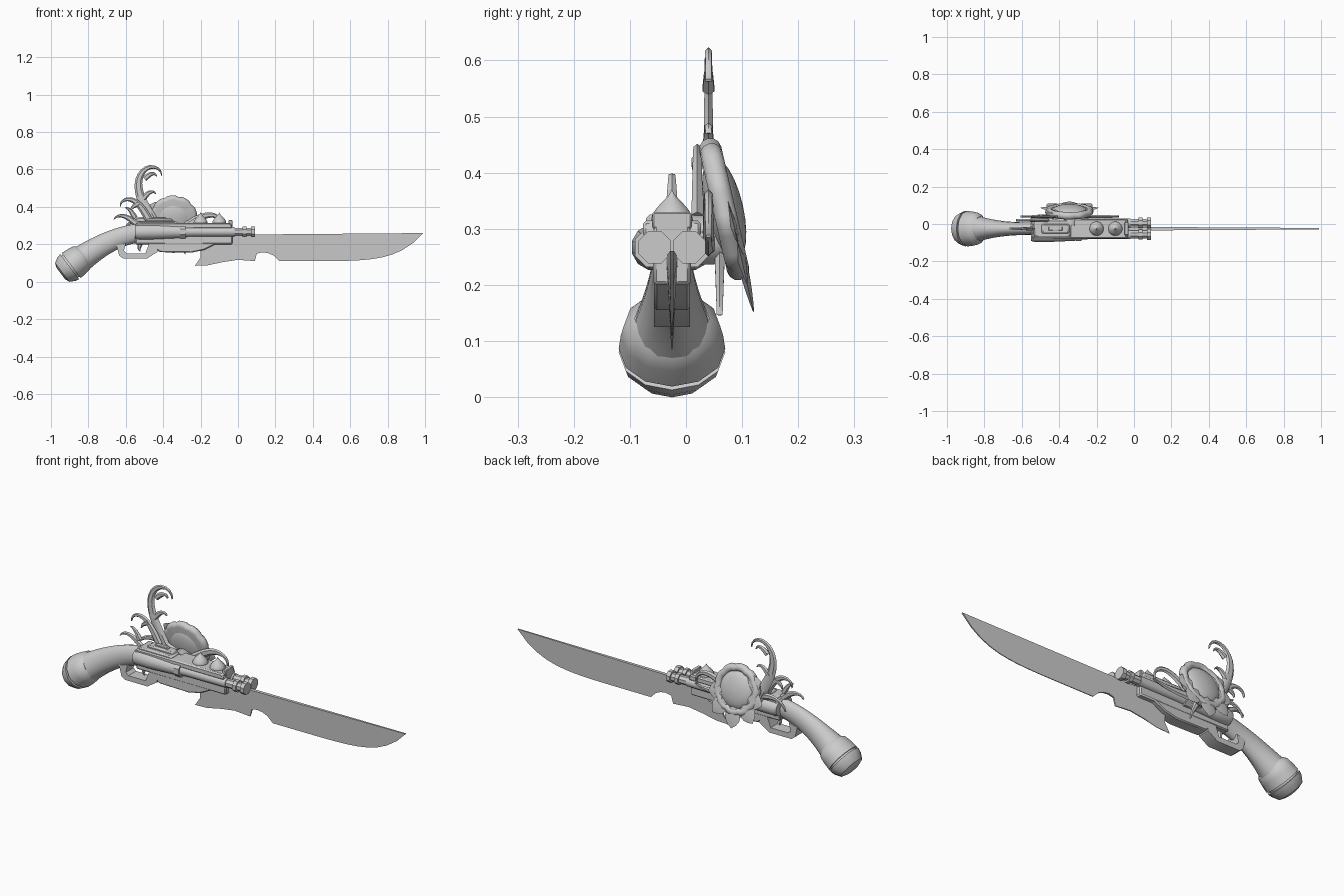
import bpy, bmesh, math
from mathutils import Vector

cube = bpy.data.objects.get("Cube")
if cube:
    bpy.data.objects.remove(cube)

SHADE = (.6, .6, .6, 1)
grey = bpy.data.materials.new("plain_grey")
grey.use_nodes = True
grey.diffuse_color = SHADE
grey.node_tree.nodes["Principled BSDF"].inputs["Base Color"].default_value = SHADE

MIDDLE = -.025   # centre plane of the weapon
BEHIND = .04     # plane of the leaf ornament
parts = []


def skin(name, rings):
    """Join rings of points into a capped tube."""
    bm = bmesh.new()
    loops = [[bm.verts.new(point) for point in ring] for ring in rings]
    for near, far in zip(loops, loops[1:]):
        for i in range(len(near)):
            bm.faces.new((near[i - 1], near[i], far[i], far[i - 1]))
    bm.faces.new(loops[0])
    bm.faces.new(loops[-1])
    bmesh.ops.recalc_face_normals(bm, faces=bm.faces)
    mesh = bpy.data.meshes.new(name)
    bm.to_mesh(mesh)
    bm.free()
    mesh.materials.append(grey)
    obj = bpy.data.objects.new(name, mesh)
    bpy.context.collection.objects.link(obj)
    parts.append(obj)
    return obj


def plate(name, outline, thickness, bevel=0):
    """Extrude an x-z outline to both sides; thickness is a function of x and z."""
    obj = skin(name, [[(x, MIDDLE + side * thickness(x, z), z) for x, z in outline] for side in (-1, 1)])
    if bevel:
        modifier = obj.modifiers.new("bevel", "BEVEL")
        modifier.width, modifier.segments = bevel, 1
    return obj


def block(name, left, right, bottom, top, half, slope=0, bevel=.006):
    """Box on the centre plane whose top corners can lean inward."""
    outline = [(left, bottom), (right, bottom), (right - slope, top), (left + slope, top)]
    return plate(name, outline, lambda x, z: half, bevel)


def lathe(name, axis, origin, profile, sides, scallop=0):
    """Spin (radius, distance) pairs around the x, y or z axis."""
    rings = []
    for radius, d in profile:
        ring = []
        for i in range(sides):
            angle = math.tau * (i + .5) / sides
            r = max(radius, .0002) * (1 - scallop * (i % 4 == 0))
            u, v = r * math.cos(angle), r * math.sin(angle)
            point = {"x": (d, u, v), "y": (u, d, v), "z": (u, v, d)}[axis]
            ring.append(Vector(origin) + Vector(point))
        rings.append(ring)
    return skin(name, rings)


def sweep(name, stations, sides, y=MIDDLE):
    """Sweep an ellipse along (x, z, half height, half width) stations."""
    rings = []
    for i, (x, z, height, width) in enumerate(stations):
        before, after = stations[max(i - 1, 0)], stations[min(i + 1, len(stations) - 1)]
        normal = Vector((before[1] - after[1], 0, after[0] - before[0])).normalized()
        ring = []
        for k in range(sides):
            angle = math.tau * k / sides
            ring.append(Vector((x, y + width * math.sin(angle), z)) + normal * height * math.cos(angle))
        rings.append(ring)
    return skin(name, rings)


def scroll(name, start, heading, turn, length, y=BEHIND, steps=20):
    """Leaf that leaves start at a heading, tapers, and curls ever tighter."""
    x, z = start
    stations = []
    for i in range(steps + 1):
        t = i / steps
        width = (.01 + length * .035) * (1 - t * t) + .002
        stations.append((x, z, width, .012 - t * .006))
        angle = math.radians(heading + turn * t ** 3)
        x += math.cos(angle) * length / steps
        z += math.sin(angle) * length / steps
    sweep(name, stations, 6, y)


def fractions(count, first=0, last=1):
    return [first + (last - first) * i / count for i in range(count + 1)]


# Blade: straight back, curved belly, notch near the barrels, wedge section
belly = [(.99 - .77 * t, .11 + .15 * (1 - t) ** 6) for t in fractions(14)]
notch = [(.19, .14), (.16, .153), (.13, .157), (.1, .15), (.09, .11)]
heel = [(0, .117), (-.08, .105), (-.16, .088), (-.23, .085), (-.2, .13), (-.2, .25)]
plate("blade", belly + notch + heel, lambda x, z: .001 + max(0, z - .085) * .06 * (1 - .75 * max(x, 0)))

# Curved grip
sweep("grip", [(-.5 - .35 * t, .262 - .15 * t ** 1.8, .05 + .022 * t * t, .033 + .042 * t ** 3)
               for t in fractions(12)], 16)


def butt_piece(name, sections):
    """Stack of ovals, as (distance, scale), along the slanted end of the grip."""
    sweep(name, [(-.82 - .8 * d, .14 - .6 * d, .084 * s, .095 * s) for d, s in sections], 12)


butt_piece("butt_collar", [(0, .7), (.02, .9), (.05, .96), (.09, 1)])
butt_piece("butt_groove", [(.08, .88), (.11, .88)])
butt_piece("butt_cap", [(.1, 1), (.12, .95), (.15, .75), (.16, .45)])

# Receiver, rail and lock
block("receiver", -.55, -.03, .2, .31, .034)
block("top_rail", -.55, -.03, .285, .315, .052, slope=.01)
block("rear_rail", -.54, -.33, .3, .325, .046, slope=.01)
block("lock_cover", -.5, -.34, .31, .337, .025, slope=.01)
block("lock_lever", -.46, -.38, .33, .345, .01, slope=.005, bevel=.002)
block("front_sight", -.05, -.03, .3, .33, .035, bevel=.003)

# Fore-end and trigger guard share the same width
flat = lambda x, z: .032
plate("fore_end", [(-.55, .24), (-.08, .24), (-.09, .215), (-.18, .17), (-.25, .155),
                   (-.42, .158), (-.46, .2), (-.55, .2)], flat, .005)
plate("trigger_guard", [(-.65, .195), (-.635, .14), (-.615, .125), (-.485, .125), (-.43, .16), (-.43, .205),
                        (-.475, .205), (-.495, .152), (-.595, .152), (-.61, .165), (-.6, .205)], flat)
scroll("trigger", start=(-.52, .21), heading=-110, turn=80, length=.05, y=MIDDLE)

# Twin barrels with sleeves, bands and faceted muzzles
for side, label in ((-1, "right"), (1, "left")):
    centre = (0, MIDDLE + side * .031, .267)
    lathe(label + "_sleeve", "x", centre, [(.036, -.55), (.042, -.53), (.042, -.46), (.034, -.3)], 12)
    lathe(label + "_barrel", "x", centre, [(.03, -.31), (.026, -.24), (.025, -.02)], 12)
    lathe(label + "_muzzle", "x", centre, [(.022, -.03), (.022, .08)], 8)
    for band, radius, begin, end in (("rear", .038, -.31, -.28), ("middle", .03, .025, .045),
                                     ("front", .031, .07, .092)):
        lathe(f"{label}_{band}_band", "x", centre, [(radius, begin), (radius, end)], 8)

# Onion-shaped knobs
for x, label in ((-.2, "rear"), (-.1, "front")):
    lathe(label + "_knob", "z", (x, MIDDLE, .315),
          [(.038 * math.cos(t * math.pi / 2) ** 1.5, .055 * t) for t in fractions(8, -.3)], 16)

# Tilted flower dial: scalloped rim, domed centre, pointed petals
rim = [(.11 + .02 * math.cos(a), .02 * math.sin(a)) for a in fractions(9, -math.pi / 2, math.pi)]
dome = [(.096 * math.cos(a), .034 * math.sin(a)) for a in fractions(12, -math.pi / 2, math.pi / 2)]
flower = [lathe("dial_rim", "y", (0, 0, 0), [(0, -.02)] + rim + [(0, 0)], 40, scallop=.05),
          lathe("dial_dome", "y", (0, 0, 0), dome, 32)]
for angle in (150, 195, 230, 270, 310, 345):
    c, s = math.cos(math.radians(angle)), math.sin(math.radians(angle))
    size = .15 + .04 * max(0, -s)
    flower.append(sweep(f"petal_at_{angle}", [
        (c * size * t, s * size * t, .001 + .042 * math.sin(math.pi * t * t), .001 + .03 * t * (1 - t))
        for t in fractions(6, .4)], 4, .01))
for obj in flower:
    obj.location = (-.345, .068, .335)
    obj.rotation_euler.x = math.radians(13)
lathe("dial_mount", "y", (-.345, 0, .28), [(.045, -.01), (.045, .05), (.03, .08)], 12)

# Plumes and curls at the rear
scroll("tall_plume", start=(-.44, .3), heading=120, turn=-230, length=.45)
scroll("plume_leaf_low", start=(-.51, .44), heading=50, turn=-130, length=.09)
scroll("plume_leaf_high", start=(-.5, .55), heading=40, turn=-140, length=.08)
scroll("rear_curl", start=(-.47, .32), heading=120, turn=170, length=.24, y=.02)
scroll("rear_curl_leaf", start=(-.53, .42), heading=210, turn=60, length=.06, y=.02)
scroll("hammer", start=(-.52, .29), heading=140, turn=110, length=.17, y=MIDDLE)
scroll("hammer_spur", start=(-.55, .34), heading=120, turn=60, length=.08, y=MIDDLE)

# Leaves beside and below the dial
scroll("side_stem", start=(-.34, .27), heading=155, turn=110, length=.3)
scroll("front_curl", start=(-.3, .28), heading=35, turn=-170, length=.28)
scroll("front_leaf", start=(-.3, .27), heading=0, turn=20, length=.22)
scroll("lower_leaf", start=(-.35, .29), heading=-60, turn=-20, length=.16, y=.06)

# Smooth rounded surfaces, keep hard edges
bpy.ops.object.select_all(action="DESELECT")
for obj in parts:
    obj.select_set(True)
bpy.context.view_layer.objects.active = parts[0]
bpy.ops.object.shade_smooth_by_angle(angle=math.radians(35))
